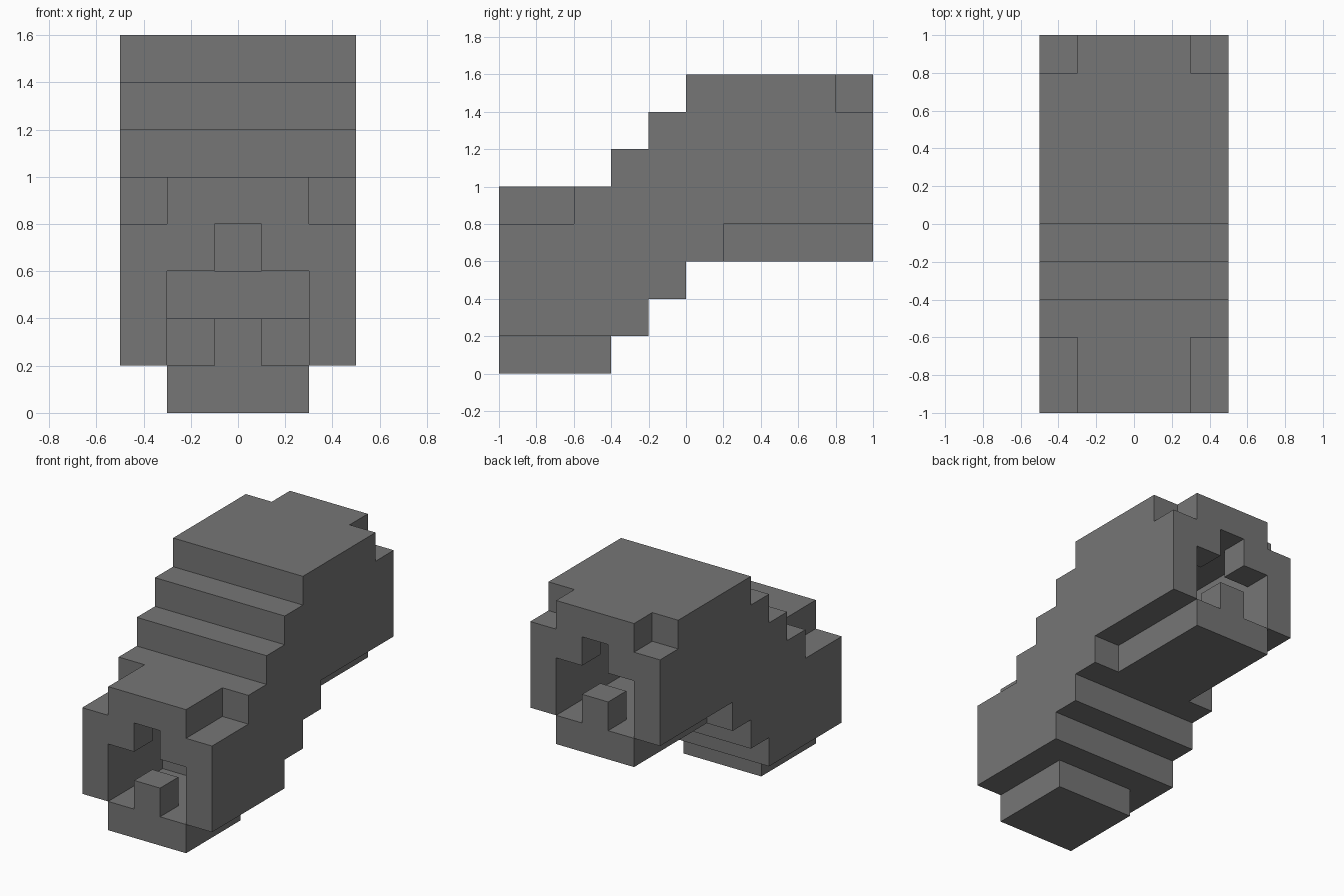
import bpy
import bmesh
from mathutils import Vector

cube = bpy.data.objects.get("Cube")
if cube:
    bpy.data.objects.remove(cube, do_unlink=True)

UNIT = 0.2                      # size of one block
ORIGIN = Vector((-0.5, -1, 0))  # corner of the block grid
WIDE, LONG = 5, 10

grey = bpy.data.materials.new("mid_grey")
grey.use_nodes = True
colour = (0.18, 0.18, 0.18, 1)
grey.diffuse_color = colour
grey.node_tree.nodes["Principled BSDF"].inputs["Base Color"].default_value = colour


def block(xs, ys, zs):
    """All grid cells in a box given by three ranges."""
    return {(x, y, z) for x in xs for y in ys for z in zs}


def rise(y):
    """Height of the duct's underside, climbing one block per step."""
    return min(max(y - 2, 0), 3)


# Stepped square duct, hollow from end to end
duct = set()
for y in range(LONG):
    low = rise(y)
    duct |= block(range(WIDE), [y], range(low, low + WIDE))
    duct -= block(range(1, WIDE - 1), [y], range(low + 1, low + WIDE - 1))

# Notches along the long corners of both ends
sides = (0, WIDE - 1)
duct -= block(sides, range(2), [4])        # front, upper
duct -= block(sides, range(3), [0])        # front, lower
duct -= block(sides, [LONG - 1], [7])      # back, upper
duct -= block(sides, range(6, LONG), [3])  # back, lower

# Mouth at each end: a floor peg and two upper corner blocks
for y in (0, LONG - 1):
    duct |= block([2], [y], [rise(y) + 1])
    duct |= block([1, 3], [y], [rise(y) + 3])

# Outer skin of the blocks
bm = bmesh.new()
for cell in sorted(duct):
    for axis in range(3):
        for sign in (-1, 1):
            n = Vector((0, 0, 0))
            n[axis] = sign
            if tuple(int(c + d) for c, d in zip(cell, n)) in duct:
                continue
            u = Vector((0, 0, 0))
            u[(axis + 1) % 3] = 1
            v = n.cross(u)
            mid = Vector(cell) + Vector((0.5, 0.5, 0.5)) + n / 2
            corners = [mid + (a * u + b * v) / 2
                       for a, b in ((-1, -1), (1, -1), (1, 1), (-1, 1))]
            bm.faces.new([bm.verts.new(ORIGIN + c * UNIT) for c in corners])

# Weld, then merge flat areas into single faces
bmesh.ops.remove_doubles(bm, verts=bm.verts, dist=0.001)
bmesh.ops.dissolve_limit(bm, angle_limit=0.02, verts=bm.verts, edges=bm.edges)

mesh = bpy.data.meshes.new("stepped_duct")
bm.to_mesh(mesh)
bm.free()
mesh.materials.append(grey)
bpy.context.collection.objects.link(bpy.data.objects.new("stepped_duct", mesh))
